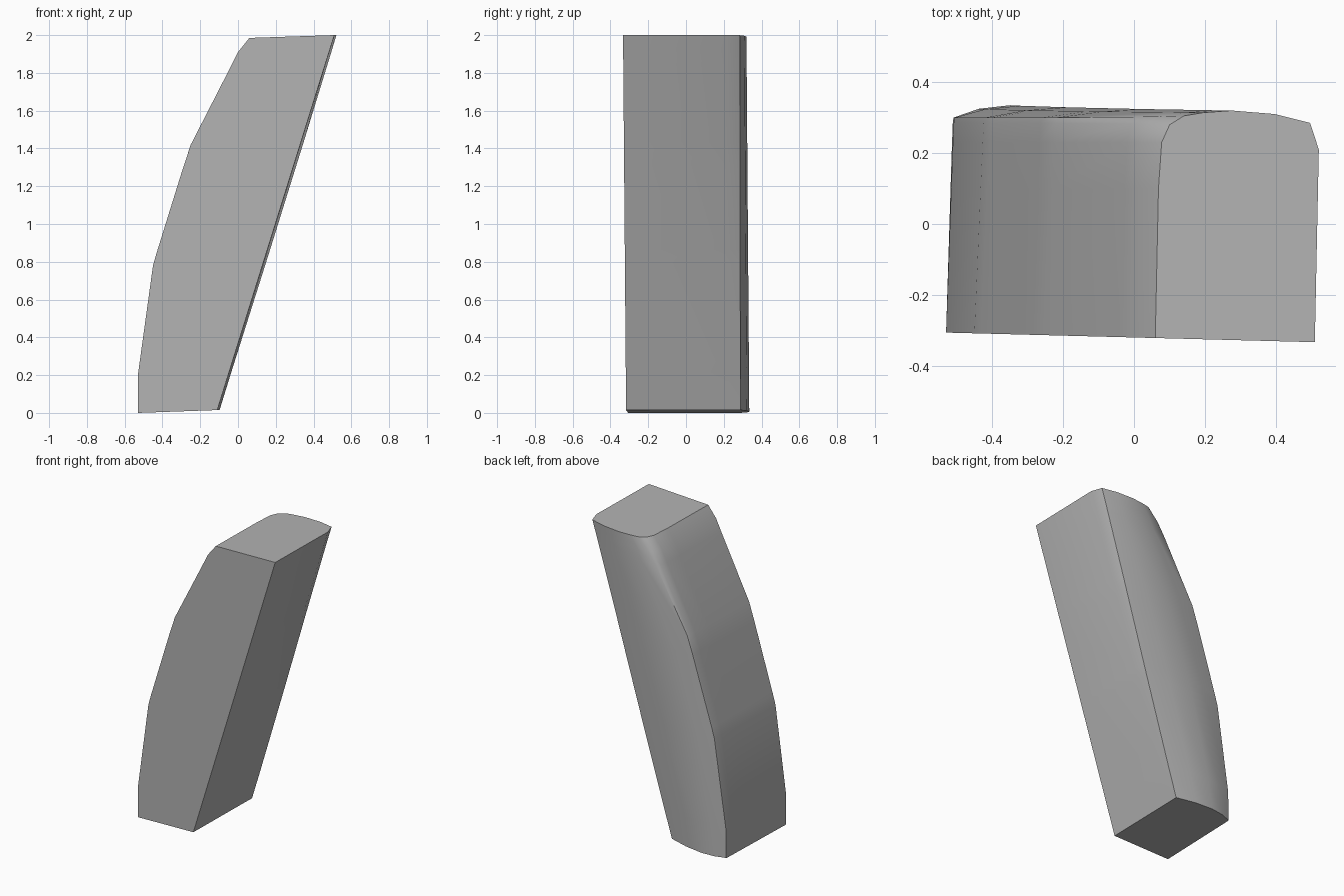
import bpy, bmesh

cube = bpy.data.objects.get("Cube")
if cube:
    bpy.data.objects.remove(cube, do_unlink=True)

# Plain grey stone
grey = bpy.data.materials.new("stone grey")
grey.use_nodes = True
colour = (0.45, 0.45, 0.45, 1)
grey.diffuse_color = colour
grey.node_tree.nodes["Principled BSDF"].inputs["Base Color"].default_value = colour

# Bowed left edge: (x, height)
bow = [(-0.53, 0), (-0.53, 0.2), (-0.45, 0.78), (-0.43, 0.85), (-0.29, 1.3),
       (-0.25, 1.42), (-0.04, 1.83), (0, 1.91), (0.06, 1.985)]

# Cross-sections at the foot and head: (fraction across, depth)
foot = [(0.03, 0.1), (0.04, 0.23), (0.045, 0.285), (0.05, 0.3), (0.22, 0.325),
        (0.43, 0.335), (0.72, 0.322), (1.03, 0.288), (1.025, 0.21)]
head = [(0.02, 0.1), (0.04, 0.23), (0.09, 0.28), (0.18, 0.305), (0.3, 0.314),
        (0.48, 0.32), (0.75, 0.31), (0.97, 0.285), (1.025, 0.21)]
corner_points = 4


def front_depth(x):
    return -0.32 - 0.026 * x


def section(left, height):
    """One closed ring, blended between foot and head, slightly tilted."""
    t = height / bow[-1][1]
    right = -0.11 + 0.62 * t
    width = right - left
    ring = [(left, front_depth(left), height)]
    for i, (a, b) in enumerate(zip(foot, head)):
        # the left rear corner only rounds off close to the head
        k = t ** 10 if i < corner_points else t
        u, y = (p + (q - p) * k for p, q in zip(a, b))
        ring.append((left + width * u, y, height + 0.015 * u))
    ring.append((right, front_depth(right), height + 0.015))
    return ring


# Loft the block through its sections and cap both ends
bm = bmesh.new()
rings = [[bm.verts.new(p) for p in section(*point)] for point in bow]
n = len(rings[0])
for low, high in zip(rings, rings[1:]):
    for i in range(n):
        j = (i + 1) % n
        bm.faces.new((low[i], low[j], high[j], high[i]))
bm.faces.new(rings[0])
bm.faces.new(rings[-1])
bmesh.ops.recalc_face_normals(bm, faces=bm.faces)
mesh = bpy.data.meshes.new("curved_block")
bm.to_mesh(mesh)
bm.free()
mesh.materials.append(grey)

block = bpy.data.objects.new("curved_block", mesh)
bpy.context.collection.objects.link(block)
bpy.ops.object.select_all(action="DESELECT")
block.select_set(True)
bpy.context.view_layer.objects.active = block
bpy.ops.object.shade_smooth_by_angle(angle=0.6)
